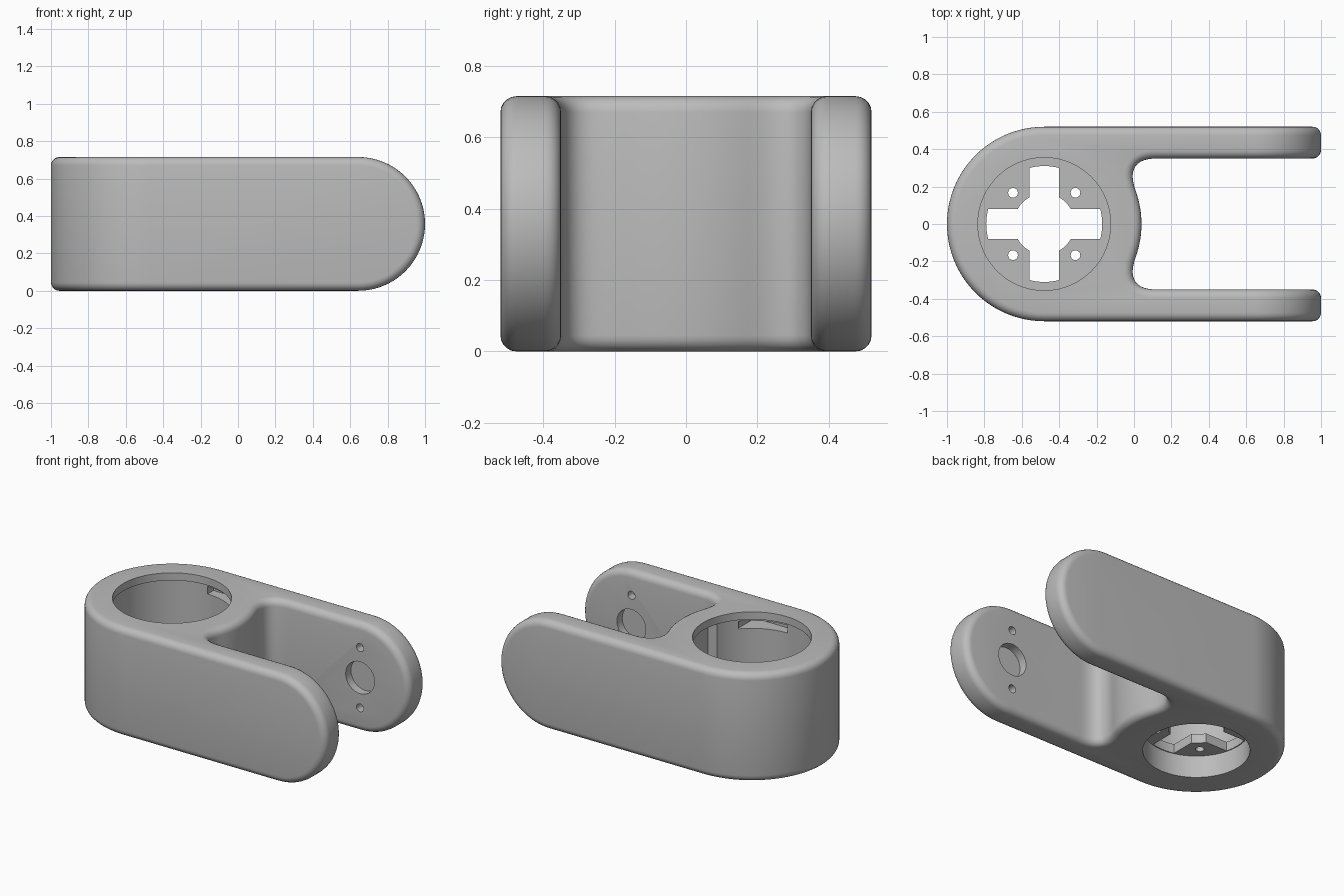
import bpy, bmesh
from math import sin, cos, asin, pi, radians
from mathutils import Vector, Matrix
from mathutils.geometry import interpolate_bezier

HEIGHT, HALF_WIDTH, ARM_INNER = 0.715, 0.52, 0.35
HUB_X = -0.48
MID = HEIGHT / 2
PIN_X = 1 - MID

cube = bpy.data.objects.get("Cube")
if cube:
    bpy.data.objects.remove(cube, do_unlink=True)

grey = bpy.data.materials.new("light grey")
grey.use_nodes = True
grey.diffuse_color = (0.5, 0.5, 0.5, 1)
grey.node_tree.nodes["Principled BSDF"].inputs["Base Color"].default_value = (0.5, 0.5, 0.5, 1)


def arc(cx, cy, r, start, end, steps):
    angles = [start + (end - start) * i / steps for i in range(steps + 1)]
    return [(cx + r * cos(a), cy + r * sin(a)) for a in angles]


def prism(name, outline, low, high, turn=None):
    """Extrude a flat outline from low to high, then optionally turn it."""
    bm = bmesh.new()
    face = bm.faces.new([bm.verts.new((x, y, low)) for x, y in outline])
    grown = bmesh.ops.extrude_face_region(bm, geom=[face])["geom"]
    top = [v for v in grown if isinstance(v, bmesh.types.BMVert)]
    bmesh.ops.translate(bm, verts=top, vec=(0, 0, high - low))
    if turn:
        bm.transform(turn)
    bmesh.ops.recalc_face_normals(bm, faces=bm.faces)
    mesh = bpy.data.meshes.new(name)
    bm.to_mesh(mesh)
    bm.free()
    mesh.materials.append(grey)
    obj = bpy.data.objects.new(name, mesh)
    bpy.context.collection.objects.link(obj)
    return obj


def disc(name, x, y, r, low, high, turn=None, steps=48):
    return prism(name, arc(x, y, r, 0, 2 * pi, steps)[:-1], low, high, turn)


def block(name, x0, x1, y0, y1, low, high):
    return prism(name, [(x0, y0), (x1, y0), (x1, y1), (x0, y1)], low, high)


def apply(obj, mod):
    bpy.context.view_layer.objects.active = obj
    bpy.ops.object.modifier_apply(modifier=mod.name)


def combine(obj, tool, operation="DIFFERENCE"):
    tool.hide_render = True
    mod = obj.modifiers.new("cut", "BOOLEAN")
    mod.operation, mod.solver, mod.object = operation, "EXACT", tool
    apply(obj, mod)
    bpy.data.objects.remove(tool, do_unlink=True)


# Fork plan: round hub, two straight arms, bulged wall between them
blend = interpolate_bezier(Vector((0.009, 0.178)), Vector((-0.03, 0.285)),
                           Vector((0, ARM_INNER)), Vector((0.12, ARM_INNER)), 14)
upper = [tuple(p) for p in arc(HUB_X, 0, HALF_WIDTH, 0, radians(20), 8)[:-1]]
upper += [(p.x, p.y) for p in blend] + [(1.1, ARM_INNER), (1.1, HALF_WIDTH)]
lower = [(x, -y) for x, y in reversed(upper[1:])]
hub = arc(HUB_X, 0, HALF_WIDTH, pi / 2, 3 * pi / 2, 48)
fork = prism("fork_bracket", upper + hub + lower, -0.1, HEIGHT + 0.1)

# Side silhouette gives the arms their round ends
upright = Matrix.Rotation(pi / 2, 4, "X")
side = [(-1.2, HEIGHT), (-1.2, 0)] + arc(PIN_X, MID, MID, -pi / 2, pi / 2, 40)
combine(fork, prism("side_cutter", side, -1, 1, upright), "INTERSECT")

# Soft outer edges
bevel = fork.modifiers.new("soft_edges", "BEVEL")
bevel.width, bevel.segments = 0.045, 5
bevel.limit_method, bevel.angle_limit = "ANGLE", radians(40)
bevel.use_clamp_overlap = False
apply(fork, bevel)

# Hub bores above and below the web, with a wider chamber under the top lip
WEB_LOW, WEB_TOP, LIP = 0.145, 0.205, 0.665
combine(fork, disc("top_bore", HUB_X, 0, 0.355, WEB_TOP, 1, steps=80))
combine(fork, disc("chamber", HUB_X, 0, 0.37, WEB_TOP, LIP, steps=80))
combine(fork, disc("bottom_bore", HUB_X, 0, 0.316, -1, WEB_LOW, steps=80))
combine(fork, block("chamber_recess", -0.3, -0.07, -0.13, 0.13, WEB_TOP, LIP))

# Cross opening with a round middle
cross = []
wide, tight = asin(0.08 / 0.31), asin(0.08 / 0.163)
for i in range(4):
    a = i * pi / 2
    cross += arc(HUB_X, 0, 0.31, a - wide, a + wide, 8)
    cross += arc(HUB_X, 0, 0.163, a + tight, a + pi / 2 - tight, 6)
combine(fork, prism("cross_cutter", cross, 0, 0.4))

# Screw holes through the web
for sx in (-1, 1):
    for sy in (-1, 1):
        combine(fork, disc("web_hole", HUB_X + sx * 0.167, sy * 0.167, 0.026, 0, 0.4, steps=20))

# Pivot sockets, pin holes and wire slots, mirrored on both arms
for s in (-1, 1):
    ends = sorted((s * 0.3, s * (ARM_INNER + 0.055)))
    for z, r in ((MID, 0.105), (MID + 0.198, 0.026), (MID - 0.198, 0.026)):
        turn = Matrix.Translation((0, 0, z)) @ upright
        combine(fork, disc("arm_hole", PIN_X, 0, r, -ends[1], -ends[0], turn, 32))
    y0, y1 = sorted((s * 0.25, s * 0.43))
    combine(fork, block("wire_slot", HUB_X, -0.2, y0, y1, 0.6, 0.65))

# Smooth shading with crisp cut edges
bpy.ops.object.select_all(action="DESELECT")
fork.select_set(True)
bpy.context.view_layer.objects.active = fork
bpy.ops.object.shade_smooth_by_angle(angle=radians(30))
